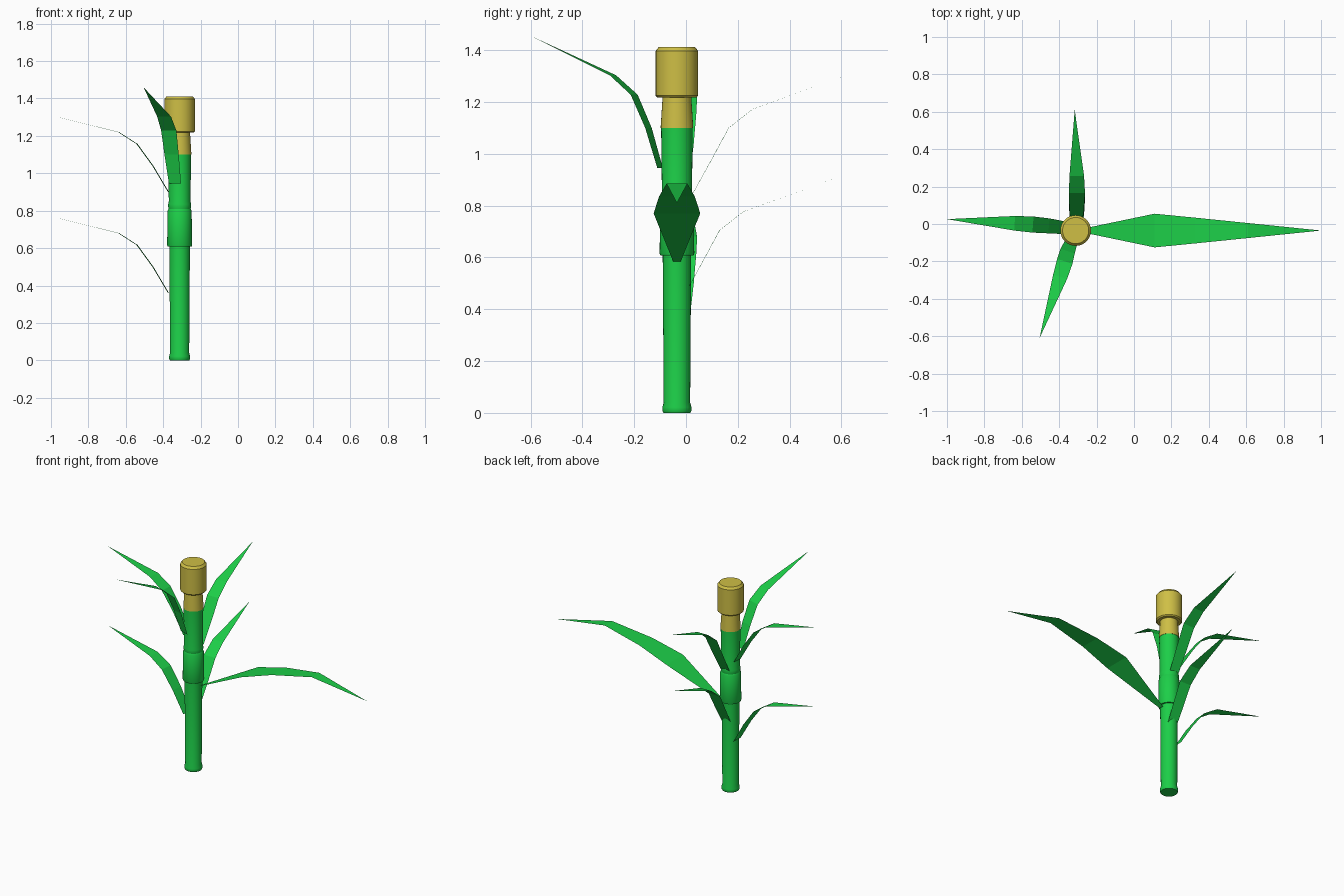
import bpy, bmesh, math
from mathutils import Vector

if "Cube" in bpy.data.objects:
    bpy.data.objects.remove(bpy.data.objects["Cube"])

CX, CY, SIDES = -0.312, -0.035, 32


def material(name, rgb):
    m = bpy.data.materials.new(name)
    m.diffuse_color = (*rgb, 1)
    m.use_nodes = True
    m.node_tree.nodes["Principled BSDF"].inputs["Base Color"].default_value = m.diffuse_color
    return m


GREEN = material("leaf_green", (0.012, 0.62, 0.065))
GOLD = material("tassel_gold", (0.62, 0.52, 0.06))


def finish(name, bm, mat):
    me = bpy.data.meshes.new(name)
    bm.to_mesh(me)
    bm.free()
    me.materials.append(mat)
    ob = bpy.data.objects.new(name, me)
    bpy.context.collection.objects.link(ob)
    return ob


def lathe(name, profile, mat):
    """Closed solid of revolution about the stalk axis from (radius, z) pairs."""
    bm = bmesh.new()
    rings = []
    for r, z in profile:
        rings.append([bm.verts.new((CX + r * math.cos(2 * math.pi * i / SIDES),
                                    CY + r * math.sin(2 * math.pi * i / SIDES), z))
                      for i in range(SIDES)])
    for a, b in zip(rings, rings[1:]):
        for i in range(SIDES):
            j = (i + 1) % SIDES
            bm.faces.new((a[i], a[j], b[j], b[i]))
    bm.faces.new(rings[0][::-1])
    bm.faces.new(rings[-1])
    ob = finish(name, bm, mat)
    bpy.ops.object.select_all(action='DESELECT')
    bpy.context.view_layer.objects.active = ob
    ob.select_set(True)
    bpy.ops.object.shade_smooth_by_angle(angle=math.radians(30))


def leaf(name, spine, halves):
    """Flat blade: spine points, half width at each, pointed at the last."""
    pts = [Vector(p) for p in spine]
    d = pts[-1] - pts[0]
    side = Vector((-d.y, d.x, 0)).normalized()
    bm = bmesh.new()
    rows = [(bm.verts.new(p - side * h), bm.verts.new(p + side * h))
            for p, h in zip(pts, halves)]
    tip = bm.verts.new(pts[-1])
    for a, b in zip(rows, rows[1:]):
        bm.faces.new((a[0], b[0], b[1], a[1]))
    bm.faces.new((rows[-1][0], tip, rows[-1][1]))
    finish(name, bm, GREEN)


# Stalk sections
lathe("lower_stalk", [(0.052, 0), (0.056, 0.008), (0.056, 0.022), (0.051, 0.04),
                      (0.055, 0.62)], GREEN)
lathe("stalk_sleeve", [(0.064, 0.608), (0.067, 0.615), (0.064, 0.80),
                       (0.058, 0.812)], GREEN)
lathe("upper_stalk", [(0.058, 0.805), (0.061, 0.82), (0.061, 0.835), (0.058, 0.85),
                      (0.061, 1.10)], GREEN)

# Tassel
lathe("tassel_neck", [(0.063, 1.10), (0.055, 1.225)], GOLD)
lathe("tassel_head", [(0.075, 1.217), (0.082, 1.224), (0.082, 1.397), (0.07, 1.412)], GOLD)

# Left and back leaves, each a pair at two heights
narrow = (0.034, 0.04, 0.043, 0.039)
for tag, dz in (("upper", 0), ("lower", -0.54)):
    leaf(tag + "_left_leaf",
         [(x, y, z + dz) for x, y, z in ((-0.372, -0.02, 0.90), (-0.455, -0.01, 1.04),
          (-0.54, -0.003, 1.157), (-0.638, 0.004, 1.22), (-1.0, 0.026, 1.31))], narrow)
for tag, dy, dz in (("upper", 0, 0), ("lower", -0.035, -0.395)):
    leaf(tag + "_back_leaf",
         [(x, y + dy, z + dz) for x, y, z in ((-0.308, 0.02, 0.835), (-0.306, 0.10, 0.98),
          (-0.305, 0.165, 1.10), (-0.306, 0.257, 1.172), (-0.317, 0.61, 1.30))], narrow)

# Front leaf
leaf("front_leaf", [(-0.337, -0.10, 0.945), (-0.355, -0.145, 1.10), (-0.37, -0.20, 1.228),
                    (-0.395, -0.282, 1.303), (-0.505, -0.61, 1.46)], narrow)

# Broad drooping leaf on the right
leaf("broad_right_leaf", [(-0.25, -0.035, 0.585), (0.11, -0.035, 0.77), (0.325, -0.035, 0.835),
                          (0.61, -0.035, 0.885), (1.0, -0.035, 0.81)],
     (0.015, 0.09, 0.069, 0.04))
